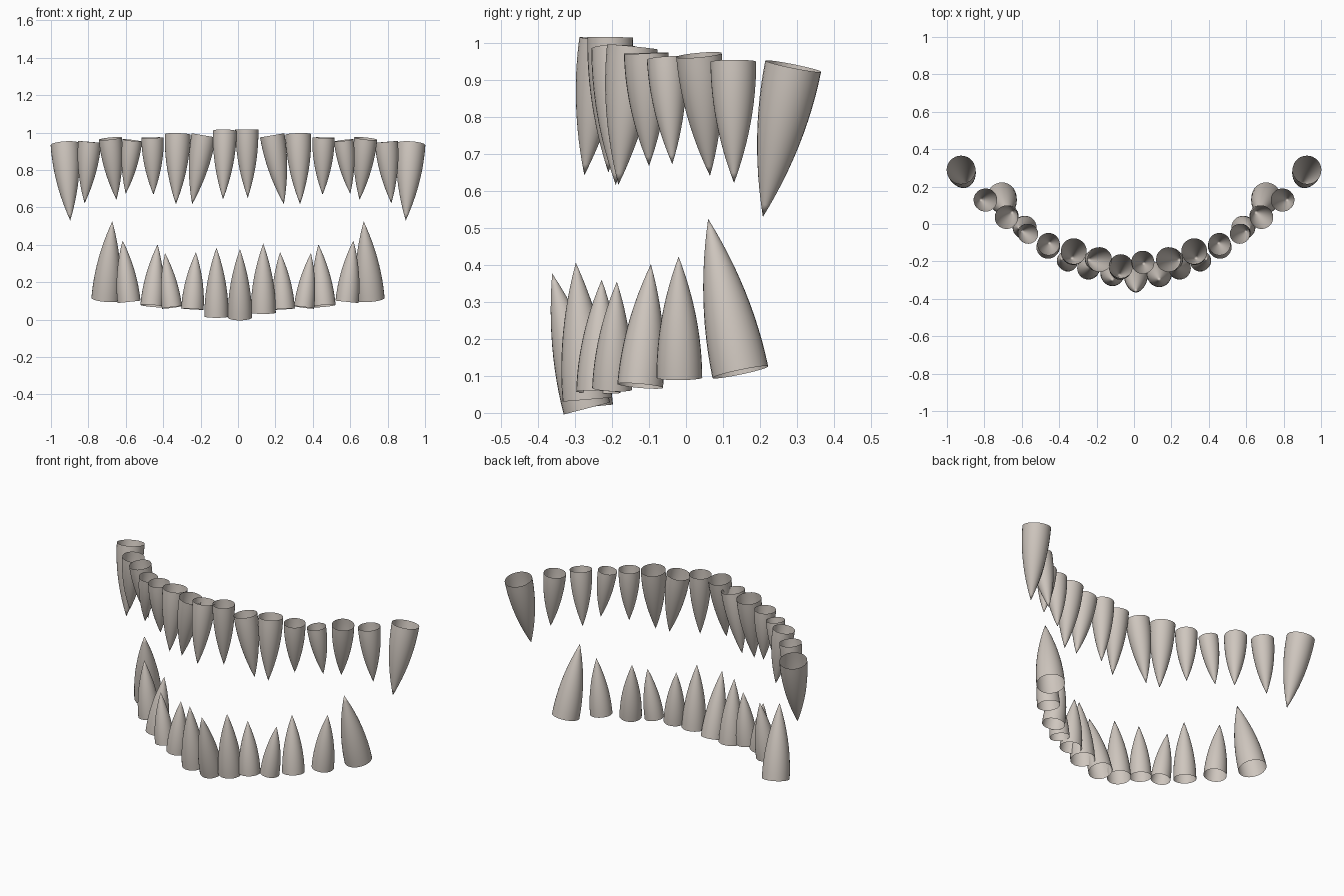
import bpy, bmesh, math
from mathutils import Vector

if "Cube" in bpy.data.objects:
    bpy.data.objects.remove(bpy.data.objects["Cube"])

SIDES, RINGS = 28, 12

ivory = bpy.data.materials.new("ivory")
ivory.diffuse_color = (0.62, 0.565, 0.515, 1)
ivory.use_nodes = True
ivory.node_tree.nodes["Principled BSDF"].inputs["Base Color"].default_value = ivory.diffuse_color


def tooth(name, base, tip, radius):
    """Open-rooted pointed tooth: circular sections shrinking as 1 - t^2 from root to tip."""
    base, tip = Vector(base), Vector(tip)
    axis = tip - base
    turn = Vector((0, 0, 1)).rotation_difference(axis.normalized())
    bm = bmesh.new()
    rings = []
    for i in range(RINGS):
        t = i / RINGS
        r = radius * (1 - t * t)
        rings.append([bm.verts.new(base + axis * t + turn @ Vector(
            (r * math.cos(a), r * math.sin(a), 0)))
            for a in (2 * math.pi * k / SIDES for k in range(SIDES))])
    point = bm.verts.new(tip)
    for k in range(SIDES):
        n = (k + 1) % SIDES
        for lo, hi in zip(rings, rings[1:]):
            bm.faces.new((lo[k], lo[n], hi[n], hi[k]))
        bm.faces.new((rings[-1][k], rings[-1][n], point))
    for f in bm.faces:
        f.smooth = True
    mesh = bpy.data.meshes.new(name)
    bm.to_mesh(mesh)
    bm.free()
    mesh.materials.append(ivory)
    bpy.context.collection.objects.link(bpy.data.objects.new(name, mesh))


def pairs(name, rows):
    """Place each tooth on the right and mirrored on the left."""
    for i, (b, t, r) in enumerate(rows, 1):
        for side, s in (("right", 1), ("left", -1)):
            tooth(f"{name}_{side}_{i}", (s * b[0], *b[1:]), (s * t[0], *t[1:]), r)


# Upper row, from the front to the back of the jaw: root centre, tip, radius
pairs("upper_tooth", [
    ((0.183, -0.19, 0.985), (0.245, -0.19, 0.617), 0.066),
    ((0.322, -0.145, 0.99), (0.332, -0.183, 0.617), 0.069),
    ((0.457, -0.108, 0.973), (0.452, -0.10, 0.668), 0.060),
    ((0.565, -0.053, 0.958), (0.60, -0.037, 0.673), 0.053),
    ((0.683, 0.035, 0.968), (0.65, 0.065, 0.641), 0.062),
    ((0.793, 0.128, 0.95), (0.82, 0.13, 0.622), 0.062),
    ((0.925, 0.29, 0.938), (0.897, 0.208, 0.53), 0.077),
])
tooth("upper_tooth_front_left", (-0.07, -0.225, 1.008), (-0.08, -0.275, 0.643), 0.064)
tooth("upper_tooth_front_right", (0.047, -0.205, 1.016), (0.052, -0.21, 0.65), 0.062)

# Lower row
pairs("lower_tooth", [
    ((0.244, -0.237, 0.056), (0.225, -0.228, 0.36), 0.060),
    ((0.353, -0.20, 0.065), (0.39, -0.187, 0.355), 0.054),
    ((0.46, -0.124, 0.073), (0.43, -0.095, 0.402), 0.062),
    ((0.583, -0.018, 0.095), (0.617, -0.02, 0.423), 0.062),
    ((0.707, 0.147, 0.11), (0.672, 0.06, 0.525), 0.077),
])
tooth("lower_tooth_front_left", (-0.115, -0.262, 0.016), (-0.115, -0.30, 0.385), 0.065)
tooth("lower_tooth_front_middle", (0.01, -0.268, 0.012), (0.01, -0.362, 0.377), 0.065)
tooth("lower_tooth_front_right", (0.135, -0.267, 0.036), (0.135, -0.298, 0.406), 0.067)
